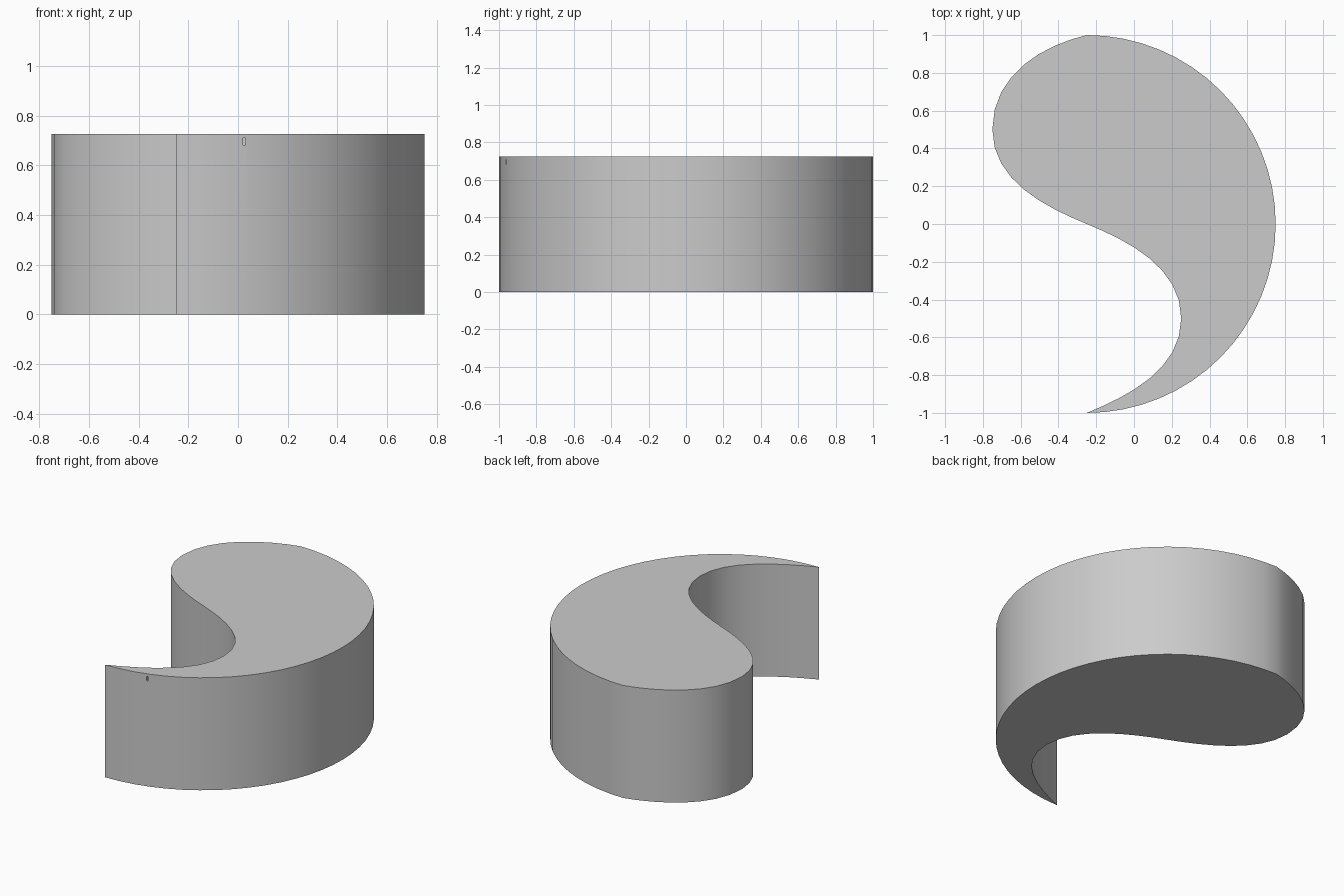
import bpy
import bmesh
import math
from mathutils import Vector
from mathutils.geometry import interpolate_bezier

cube = bpy.data.objects.get("Cube")
if cube:
    bpy.data.objects.remove(cube, do_unlink=True)

HEIGHT = 0.726
AXIS_X = -0.25      # centre line shared by the three arcs
BEZIER_STEPS = 9
ARC_STEPS = 32

# Plain grey material
grey = bpy.data.materials.new("plain_grey")
grey.use_nodes = True
colour = (0.6, 0.6, 0.6, 1)
grey.diffuse_color = colour
grey.node_tree.nodes["Principled BSDF"].inputs["Base Color"].default_value = colour


def mesh_object(name, bm):
    bmesh.ops.recalc_face_normals(bm, faces=bm.faces)
    mesh = bpy.data.meshes.new(name)
    bm.to_mesh(mesh)
    bm.free()
    mesh.materials.append(grey)
    obj = bpy.data.objects.new(name, mesh)
    bpy.context.collection.objects.link(obj)
    return obj


# S-shaped side: anchor, incoming handle, outgoing handle (relative)
anchors = [
    ((AXIS_X, 1), (0, 0), (-0.22, -0.05)),
    ((-0.75, 0.5), (0, 0.3), (0, -0.27)),
    ((AXIS_X, 0), (-0.22, 0.09), (0.22, -0.09)),
    ((0.25, -0.5), (0, 0.27), (0, -0.27)),
    ((AXIS_X, -1), (0.22, 0.09), (0, 0)),
]
outline = []
for (p, _, out), (q, inc, _) in zip(anchors, anchors[1:]):
    a, b = Vector(p), Vector(q)
    points = interpolate_bezier(a, a + Vector(out), b + Vector(inc), b, BEZIER_STEPS)
    outline += [v.to_2d() for v in points[:-1]]

# Large round side, from the pointed tail back to the head
for i in range(ARC_STEPS):
    angle = -math.pi / 2 + math.pi * i / ARC_STEPS
    outline.append(Vector((AXIS_X + math.cos(angle), math.sin(angle))))

# Teardrop body: extrude the outline
bm = bmesh.new()
base = bm.faces.new([bm.verts.new((p.x, p.y, 0)) for p in outline])
top = bmesh.ops.extrude_face_region(bm, geom=[base], use_keep_orig=True)
bmesh.ops.translate(bm, vec=(0, 0, HEIGHT),
                    verts=[g for g in top["geom"] if isinstance(g, bmesh.types.BMVert)])
body = mesh_object("teardrop_body", bm)

# Tiny slot near the top of the tail
bm = bmesh.new()
bmesh.ops.create_cube(bm, size=1)
bmesh.ops.scale(bm, vec=(0.01, 0.04, 0.028), verts=bm.verts)
bmesh.ops.translate(bm, vec=(0.025, -0.96, 0.695), verts=bm.verts)
cutter = mesh_object("slot_cutter", bm)
cutter.hide_render = True
cutter.hide_set(True)

slot = body.modifiers.new("tail_slot", "BOOLEAN")
slot.operation = "DIFFERENCE"
slot.solver = "EXACT"
slot.object = cutter

# Bake the cut, then smooth the walls while keeping the rims sharp
bpy.ops.object.select_all(action="DESELECT")
body.select_set(True)
bpy.context.view_layer.objects.active = body
bpy.ops.object.modifier_apply(modifier=slot.name)
bpy.data.objects.remove(cutter, do_unlink=True)
bpy.ops.object.shade_smooth_by_angle(angle=math.radians(30))
